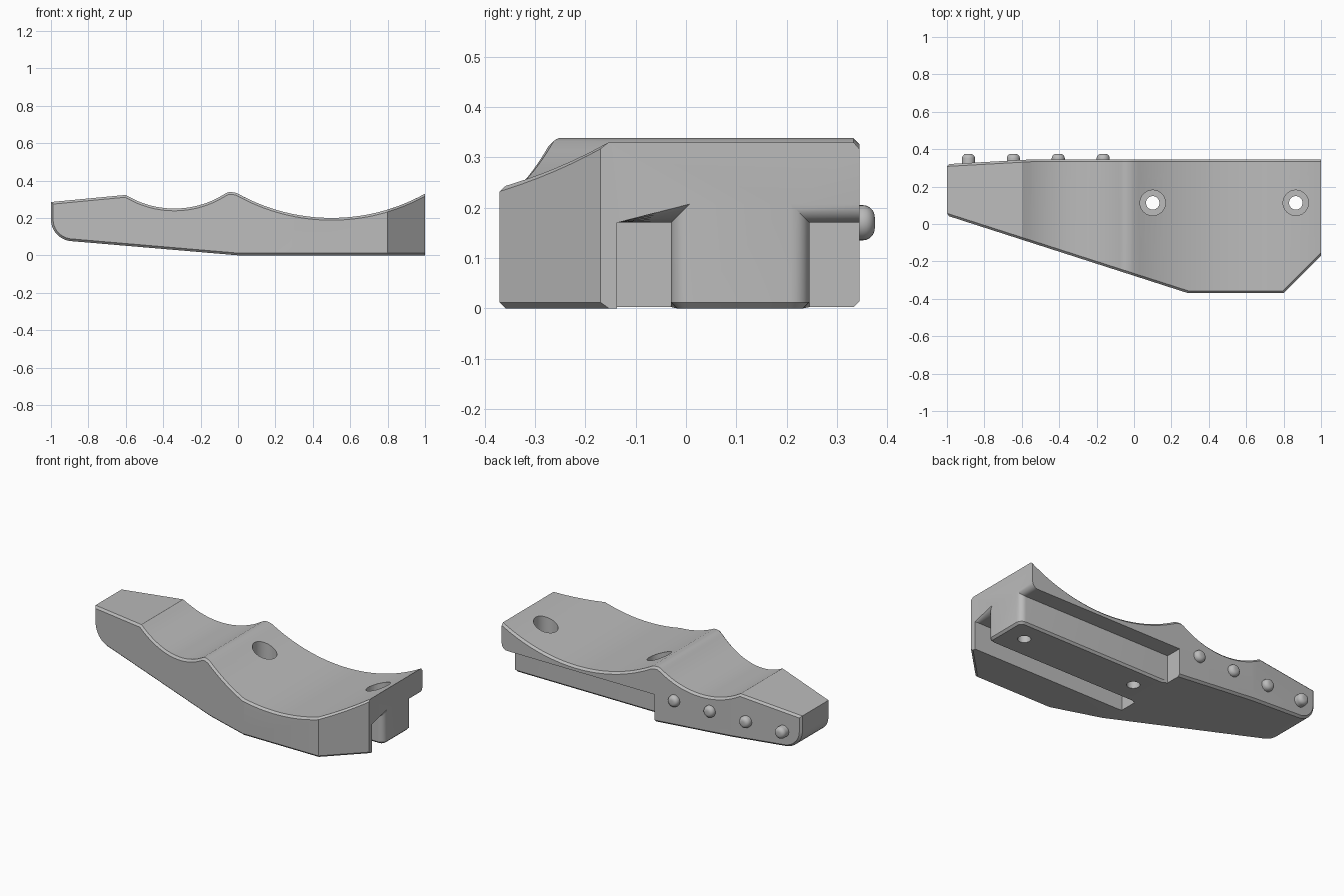
import bpy
import bmesh
from math import cos, sin, pi, sqrt, radians
from mathutils import Vector, Matrix

cube = bpy.data.objects.get("Cube")
if cube:
    bpy.data.objects.remove(cube, do_unlink=True)

grey = bpy.data.materials.new("plain grey")
grey.use_nodes = True
grey.diffuse_color = (0.5, 0.5, 0.5, 1)
grey.node_tree.nodes["Principled BSDF"].inputs["Base Color"].default_value = (0.5, 0.5, 0.5, 1)

BACK, FRONT = 0.345, -0.37
SLOT_END, SLOT_TOP = -0.03, 0.17
RAIL = (-0.03, 0.245)
CHAMFER = 0.012


def make_object(name, bm):
    bmesh.ops.recalc_face_normals(bm, faces=bm.faces)
    mesh = bpy.data.meshes.new(name)
    bm.to_mesh(mesh)
    bm.free()
    mesh.materials.append(grey)
    obj = bpy.data.objects.new(name, mesh)
    bpy.context.collection.objects.link(obj)
    return obj


def activate(obj):
    bpy.ops.object.select_all(action="DESELECT")
    obj.select_set(True)
    bpy.context.view_layer.objects.active = obj


def cut(target, cutter):
    mod = target.modifiers.new("cut", "BOOLEAN")
    mod.operation = "DIFFERENCE"
    mod.solver = "EXACT"
    mod.object = cutter
    activate(target)
    bpy.ops.object.modifier_apply(modifier=mod.name)
    bpy.data.objects.remove(cutter, do_unlink=True)


def box(name, low, high):
    low, high = Vector(low), Vector(high)
    bm = bmesh.new()
    size = Matrix.Diagonal((high - low).to_4d())
    bmesh.ops.create_cube(bm, size=1, matrix=Matrix.Translation((low + high) / 2) @ size)
    return make_object(name, bm)


def cylinder(bm, radius, depth, matrix, segments=40):
    return bmesh.ops.create_cone(bm, cap_ends=True, segments=segments, radius1=radius,
                                 radius2=radius, depth=depth, matrix=matrix)["verts"]


def hollow(x0, x1, cx, cz, r, steps):
    """Points along the lower side of a circle."""
    xs = [x0 + (x1 - x0) * i / steps for i in range(steps + 1)]
    return [(x, cz - sqrt(r * r - (x - cx) ** 2)) for x in xs]


def bevel(bm, edges, width, segments=1):
    bmesh.ops.bevel(bm, geom=edges, offset=width, offset_type="OFFSET", segments=segments,
                    profile=0.5, affect="EDGES", clamp_overlap=False)
    bm.normal_update()


# Body: side profile swept across the width
profile = [(-1, 0.285)]
profile += hollow(-0.6, -0.08, -0.34, 0.75, 0.5, 20)
profile += [(-0.065, 0.332), (-0.05, 0.338), (-0.035, 0.338), (-0.02, 0.336)]
profile += hollow(-0.005, 1, 0.5, 1.23, 1.03, 32)
profile += [(1, 0), (0, 0)]
profile += [(-0.88 - 0.12 * sin(a), 0.19 - 0.115 * cos(a))
            for a in (pi / 2 * i / 10 for i in range(11))]
bm = bmesh.new()
face = bm.faces.new([bm.verts.new((x, FRONT, z)) for x, z in profile])
swept = bmesh.ops.extrude_face_region(bm, geom=[face])["geom"]
bmesh.ops.translate(bm, vec=(0, BACK - FRONT, 0),
                    verts=[g for g in swept if isinstance(g, bmesh.types.BMVert)])
bmesh.ops.recalc_face_normals(bm, faces=bm.faces)

# Tapered plan outline
for a, b in (((-1, 0.045), (0.29, FRONT)), ((0.8, FRONT), (1, -0.17)), ((-0.55, BACK), (-1, 0.32))):
    way = Vector((b[0] - a[0], b[1] - a[1], 0))
    sliced = bmesh.ops.bisect_plane(bm, geom=bm.verts[:] + bm.edges[:] + bm.faces[:], dist=1e-5,
                                    plane_co=(a[0], a[1], 0), plane_no=(way.y, -way.x, 0),
                                    clear_outer=True)
    rim = [g for g in sliced["geom_cut"] if isinstance(g, bmesh.types.BMEdge)]
    bmesh.ops.edgeloop_fill(bm, edges=rim)
bmesh.ops.recalc_face_normals(bm, faces=bm.faces)
bm.normal_update()


# Chamfer where the profile meets the front and back walls
def is_wall(f):
    return abs(f.normal.z) < 0.01 and abs(f.normal.y) > 0.2


def is_rim(e):
    walls = [is_wall(f) for f in e.link_faces]
    at_end = all(v.co.x > 0.999 for v in e.verts)
    return len(walls) == 2 and walls[0] != walls[1] and not at_end


bevel(bm, [e for e in bm.edges if is_rim(e)], CHAMFER)
body = make_object("grip_body", bm)

# Two slots that leave a mounting rail between them
cut(body, box("front_slot_cutter", (SLOT_END, -0.137, -0.2), (1.2, RAIL[0], SLOT_TOP)))
cut(body, box("back_slot_cutter", (SLOT_END, RAIL[1], -0.2), (1.2, 0.6, SLOT_TOP)))

# Rounded slot mouths, then the chamfered rail foot
bm = bmesh.new()
bm.from_mesh(body.data)
bm.normal_update()


def is_mouth(e):
    if any(v.co.x < 0.999 or v.co.z > SLOT_TOP + 0.001 for v in e.verts):
        return False
    mid = (e.verts[0].co + e.verts[1].co) / 2
    upright = abs(e.verts[0].co.y - e.verts[1].co.y) < 1e-4
    on_rail = any(abs(mid.y - y) < 1e-3 for y in RAIL)
    return (upright and on_rail) or (not upright and abs(mid.z - SLOT_TOP) < 1e-3)


def is_foot(e):
    mid = (e.verts[0].co + e.verts[1].co) / 2
    if mid.z > 0.01 or mid.x < SLOT_END + 0.001 or len(e.link_faces) != 2:
        return False
    if not RAIL[0] - 1e-3 < mid.y < RAIL[1] + 1e-3:
        return False
    down = [f.normal.z < -0.9 for f in e.link_faces]
    return down[0] != down[1]


bevel(bm, [e for e in bm.edges if is_mouth(e)], 0.037, 6)
bevel(bm, [e for e in bm.edges if is_foot(e)], CHAMFER)
bm.to_mesh(body.data)
bm.free()

# Counterbored screw holes
for x in (0.1, 0.865):
    for radius, bottom in ((0.068, 0.1), (0.036, -0.2)):
        bm = bmesh.new()
        cylinder(bm, radius, 0.8, Matrix.Translation((x, 0.113, bottom + 0.4)))
        cut(body, make_object("hole_cutter", bm))

# Row of rounded pegs on the back
bm = bmesh.new()
for i in range(4):
    place = Matrix.Translation((-0.885 + 0.24 * i, 0.34, 0.17)) @ Matrix.Rotation(-pi / 2, 4, "X")
    cylinder(bm, 0.035, 0.07, place, 28)
tips = [e for e in bm.edges if all(v.co.y > 0.37 for v in e.verts)]
bevel(bm, tips, 0.024, 5)
pegs = make_object("back_pegs", bm)

for obj in (body, pegs):
    activate(obj)
    bpy.ops.object.shade_smooth_by_angle(angle=radians(25))
